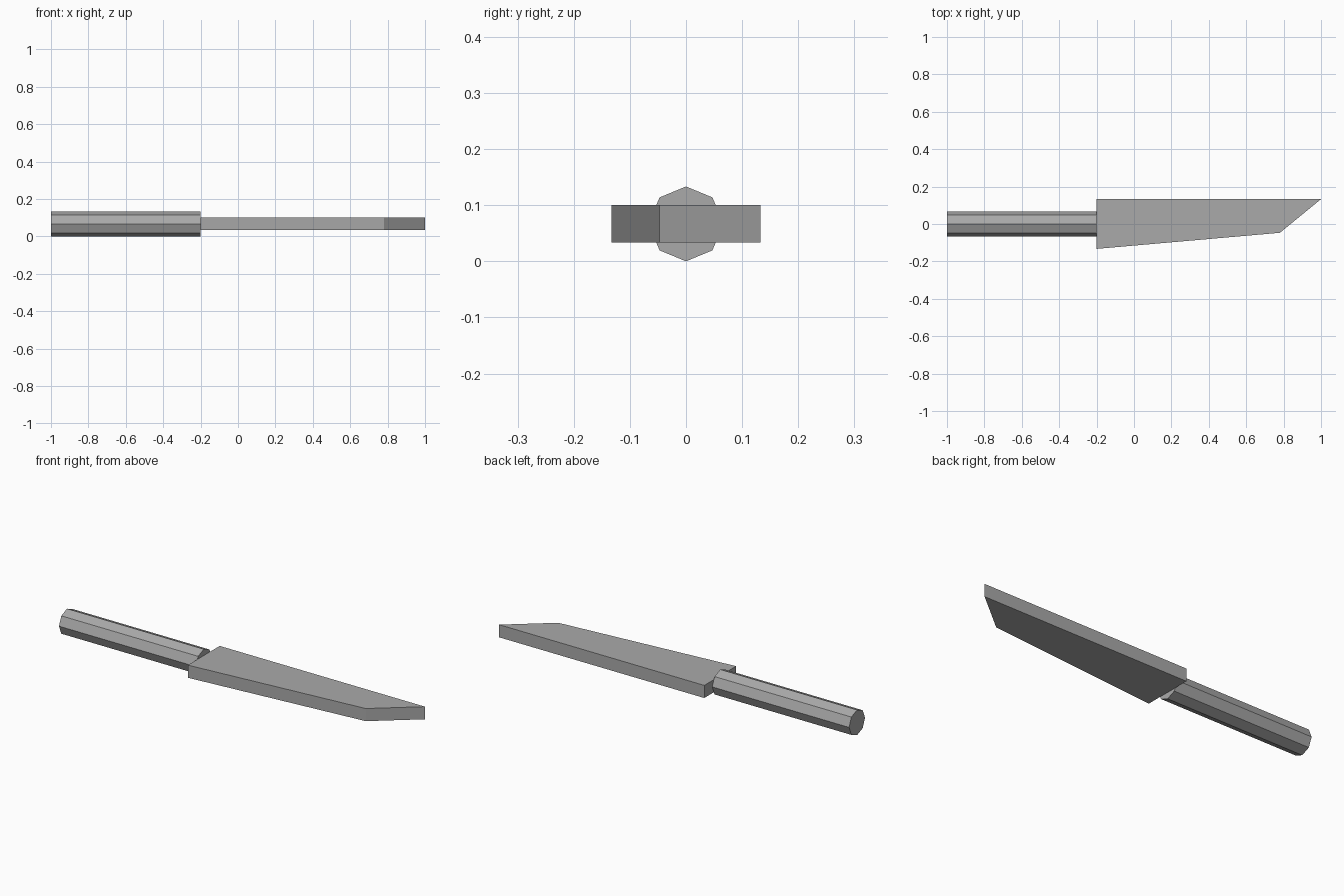
import bpy
import bmesh
import math
from mathutils import Vector

cube = bpy.data.objects.get("Cube")
if cube:
    bpy.data.objects.remove(cube, do_unlink=True)

# Single plain grey
grey = bpy.data.materials.new("plain_grey")
colour = (0.4, 0.4, 0.4, 1)
grey.diffuse_color = colour
grey.use_nodes = True
grey.node_tree.nodes["Principled BSDF"].inputs["Base Color"].default_value = colour


def extruded(name, outline, direction):
    """Closed prism made by sweeping an outline along a direction."""
    bm = bmesh.new()
    face = bm.faces.new([bm.verts.new(p) for p in outline])
    swept = bmesh.ops.extrude_face_region(bm, geom=[face], use_keep_orig=True)
    moved = [v for v in swept["geom"] if isinstance(v, bmesh.types.BMVert)]
    bmesh.ops.translate(bm, verts=moved, vec=Vector(direction))
    bmesh.ops.recalc_face_normals(bm, faces=bm.faces)
    mesh = bpy.data.meshes.new(name)
    bm.to_mesh(mesh)
    bm.free()
    mesh.materials.append(grey)
    obj = bpy.data.objects.new(name, mesh)
    bpy.context.collection.objects.link(obj)
    return obj


radius = 0.0667
joint_x = -0.2

# Eight-sided handle with an edge along its top
ring = [math.tau * i / 8 for i in range(8)]
extruded("handle",
         [(-1, radius * math.sin(a), radius + radius * math.cos(a)) for a in ring],
         (1 + joint_x, 0, 0))

# Flat slab blade: straight spine, tapering edge and slanted tip
profile = [(joint_x, -0.133), (0.78, -0.047), (1, 0.133), (joint_x, 0.133)]
extruded("blade", [(x, y, radius / 2) for x, y in profile], (0, 0, radius))
